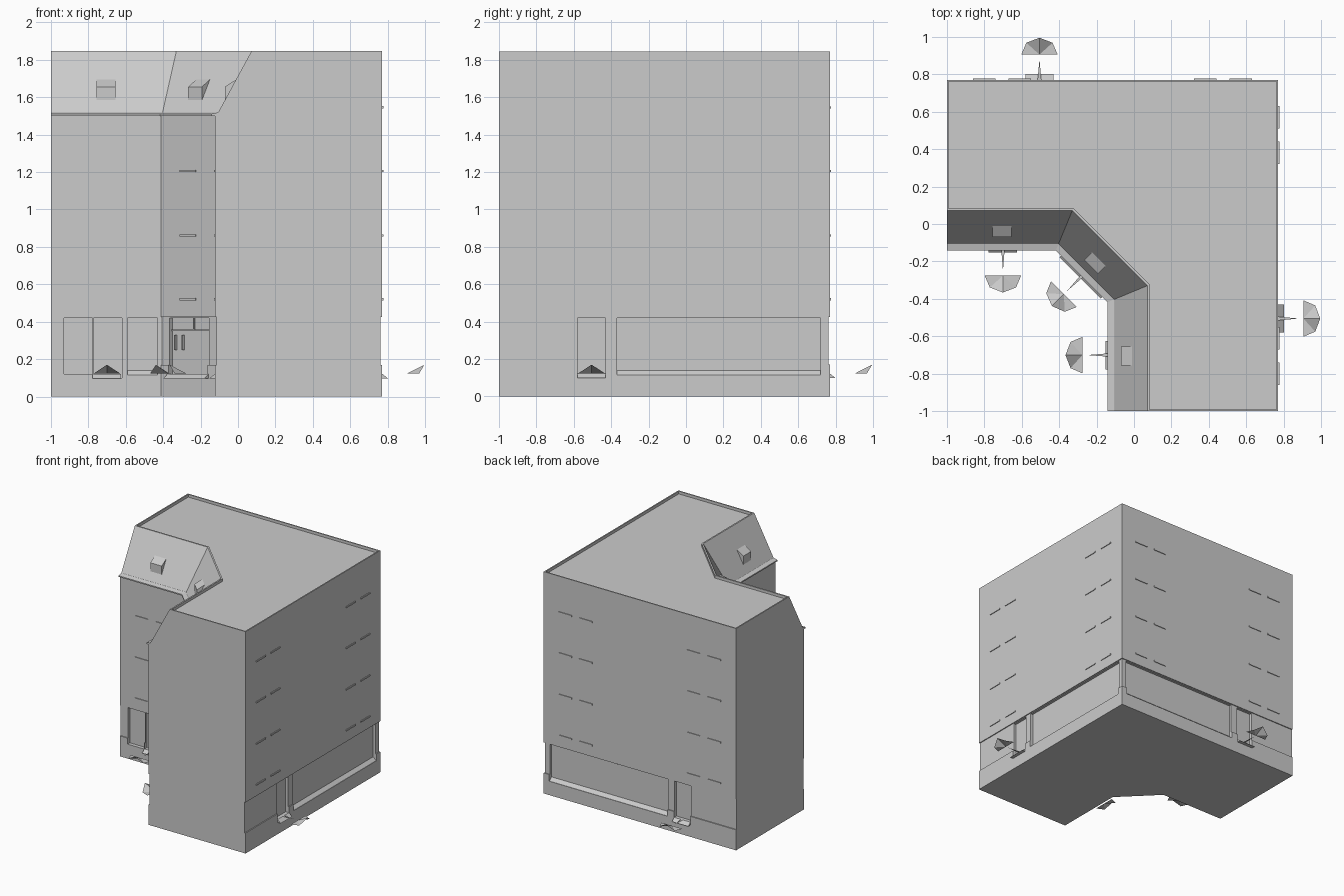
import bpy, bmesh, math
from mathutils import Vector

if "Cube" in bpy.data.objects:
    bpy.data.objects.remove(bpy.data.objects["Cube"])

mat = bpy.data.materials.new("plain grey")
mat.diffuse_color = (0.6, 0.6, 0.6, 1)
mat.use_nodes = True
mat.node_tree.nodes["Principled BSDF"].inputs["Base Color"].default_value = mat.diffuse_color


def finish(name, bm, fix=True):
    if fix:
        bmesh.ops.recalc_face_normals(bm, faces=bm.faces[:])
    me = bpy.data.meshes.new(name)
    bm.to_mesh(me)
    bm.free()
    me.materials.append(mat)
    ob = bpy.data.objects.new(name, me)
    bpy.context.collection.objects.link(ob)
    return ob


# Wall frames: origin, along, outward
r = math.sqrt(0.5)
OUT, INN = 0.77, -0.123
WALLS = {
    "right": (Vector((OUT, 0, 0)), Vector((0, 1, 0)), Vector((1, 0, 0))),
    "back": (Vector((0, OUT, 0)), Vector((1, 0, 0)), Vector((0, 1, 0))),
    "inner_front": (Vector((0, INN, 0)), Vector((1, 0, 0)), Vector((0, -1, 0))),
    "inner_side": (Vector((INN, 0, 0)), Vector((0, 1, 0)), Vector((-1, 0, 0))),
    "corner": (Vector((-0.2665, -0.2665, 0)), Vector((r, -r, 0)), Vector((-r, -r, 0))),
}
OUTER, INNER = ("right", "back"), ("inner_front", "inner_side")


def at(wall, u, n, z):
    o, a, b = WALLS[wall]
    return o + a * u + b * n + Vector((0, 0, z))


def extrude_profile(bm, wall, u0, u1, prof):
    """Closed solid: (outward, z) profile swept along the wall."""
    A = [bm.verts.new(at(wall, u0, n, z)) for n, z in prof]
    B = [bm.verts.new(at(wall, u1, n, z)) for n, z in prof]
    bm.faces.new(A)
    bm.faces.new(B[::-1])
    for i in range(len(prof)):
        j = (i + 1) % len(prof)
        bm.faces.new((A[i], B[i], B[j], A[j]))


def box(bm, wall, u0, u1, n0, n1, z0, z1):
    extrude_profile(bm, wall, u0, u1, [(n0, z0), (n1, z0), (n1, z1), (n0, z1)])


def footprint(a, o, z, inset=0.0):
    """L-shaped outline with chamfered inside corner."""
    c = -0.41 + 0.414 * (a - INN)
    e = -1 + inset
    return [Vector(p + (z,)) for p in
            ((e, o), (e, a), (c, a), (a, c), (a, e), (o, e), (o, o))]


# Building shell: plinth, recessed ground floor, walls, mansard, parapet
bm = bmesh.new()
rings = [footprint(*p) for p in (
    (INN, OUT, 0), (INN, OUT, 0.17), (INN + .008, OUT - .008, 0.17),
    (INN + .008, OUT - .008, 0.425), (INN, OUT, 0.425), (INN, OUT, 1.5),
    (-0.105, OUT, 1.52), (0.072, OUT, 1.845),
    (0.084, OUT - .01, 1.845, .01), (0.084, OUT - .01, 1.822, .01))]
vr = [[bm.verts.new(p) for p in ring] for ring in rings]
bm.faces.new(vr[0])
bm.faces.new(vr[-1])
for lo, hi in zip(vr, vr[1:]):
    for i in range(7):
        j = (i + 1) % 7
        bm.faces.new((lo[i], lo[j], hi[j], hi[i]))
bmesh.ops.remove_doubles(bm, verts=bm.verts[:], dist=1e-5)
shell = finish("building_shell", bm)

# Cut shop windows and doors
bm = bmesh.new()
D, F = -0.03, 0.03
for w in OUTER:
    box(bm, w, -0.37, 0.72, D, F, 0.115, 0.42)
    box(bm, w, -0.58, -0.43, D, F, 0.10, 0.42)
for w in INNER:
    box(bm, w, -0.93, -0.777, D, F, 0.12, 0.42)
    box(bm, w, -0.773, -0.62, D, F, 0.10, 0.42)
    box(bm, w, -0.59, -0.43, D, F, 0.115, 0.42)
box(bm, "corner", -0.148, 0.148, D, F, 0.10, 0.42)
cutter = finish("opening_cutter", bm)
cutter.hide_render = True
mod = shell.modifiers.new("openings", 'BOOLEAN')
mod.operation, mod.solver, mod.object = 'DIFFERENCE', 'EXACT', cutter
bpy.context.view_layer.objects.active = shell
bpy.ops.object.modifier_apply(modifier="openings")
bpy.data.objects.remove(cutter)

# Thin ledges under the upper windows
bm = bmesh.new()
for w in OUTER:
    for z in (0.52, 0.86, 1.205, 1.545):
        for u in (-0.8, -0.61, 0.38, 0.57):
            box(bm, w, u - .06, u + .06, -.002, .006, z - .006, z + .006)
for w in INNER + ("corner",):
    for z in (0.52, 0.86, 1.205):
        for u in ((0,) if w == "corner" else (-0.8, -0.61)):
            box(bm, w, u - .06, u + .06, -.002, .006, z - .006, z + .006)
finish("window_ledges", bm)

# Sloped sills in the shop windows
bm = bmesh.new()
for w, u0, u1 in [(w, -0.37, 0.72) for w in OUTER] + [(w, -0.59, -0.43) for w in INNER]:
    extrude_profile(bm, w, u0, u1, [(-.03, .112), (0, .112), (-.03, .14)])
finish("shop_sills", bm)

# Sloped door steps
bm = bmesh.new()
DOORS = [(w, -0.505, 0.075) for w in OUTER] + [(w, -0.70, 0.076) for w in INNER] + [("corner", 0, 0.155)]
for w, u, h in DOORS:
    extrude_profile(bm, w, u - h, u + h, [(-.03, .098), (.03, .098), (0, .122), (-.03, .122)])
finish("door_steps", bm)

# Corner entrance: transom, divider and handles
bm = bmesh.new()
box(bm, "corner", -.148, .148, -.03, -.022, .35, .358)
box(bm, "corner", .015, .023, -.03, -.022, .358, .42)
for u in (-.118, -.06):
    box(bm, "corner", u - .004, u + .004, -.03, -.015, .25, .33)
finish("corner_entrance_bars", bm)

# Cornice at the foot of the mansard
bm = bmesh.new()
cor = [[bm.verts.new(p) for p in footprint(a, OUT, z)[1:5]]
       for a, z in ((-0.1, 1.497), (-0.142, 1.5), (-0.142, 1.51), (-0.1, 1.52))]
for k in range(4):
    for i in range(3):
        n = cor[(k + 1) % 4]
        bm.faces.new((cor[k][i], cor[k][i + 1], n[i + 1], n[i]))
for i in (0, 3):
    bm.faces.new([row[i] for row in cor])
finish("cornice", bm)

# Dormers on the mansard
bm = bmesh.new()
for w, u in [(w, -0.705) for w in INNER] + [("corner", 0)]:
    extrude_profile(bm, w, u - .052, u + .052,
                    [(-.053, 1.58), (-.053, 1.655), (-.123, 1.70), (-.15, 1.70), (-.07, 1.58)])
finish("dormers", bm)

# Entrance markers: a flat spike and a folded half fan
bm = bmesh.new()
for w, u, h in DOORS:
    s = 0 if w in OUTER else 0.018
    Z = 0.124
    P = lambda du, n, z=Z: bm.verts.new(at(w, u + du, n, z))
    bm.faces.new((P(-.01, 0), P(.01, 0), P(0, .11 + s)))
    c = P(0, .135 + s)
    fan = [P(-.097, .135 + s), P(-.07, .198 + s), P(0, .225 + s, .17), P(.07, .198 + s), P(.097, .135 + s)]
    for a, b in zip(fan, fan[1:]):
        bm.faces.new((c, a, b))
for f in bm.faces:
    f.normal_update()
    if f.normal.z < 0:
        f.normal_flip()
finish("entrance_markers", bm, False)
